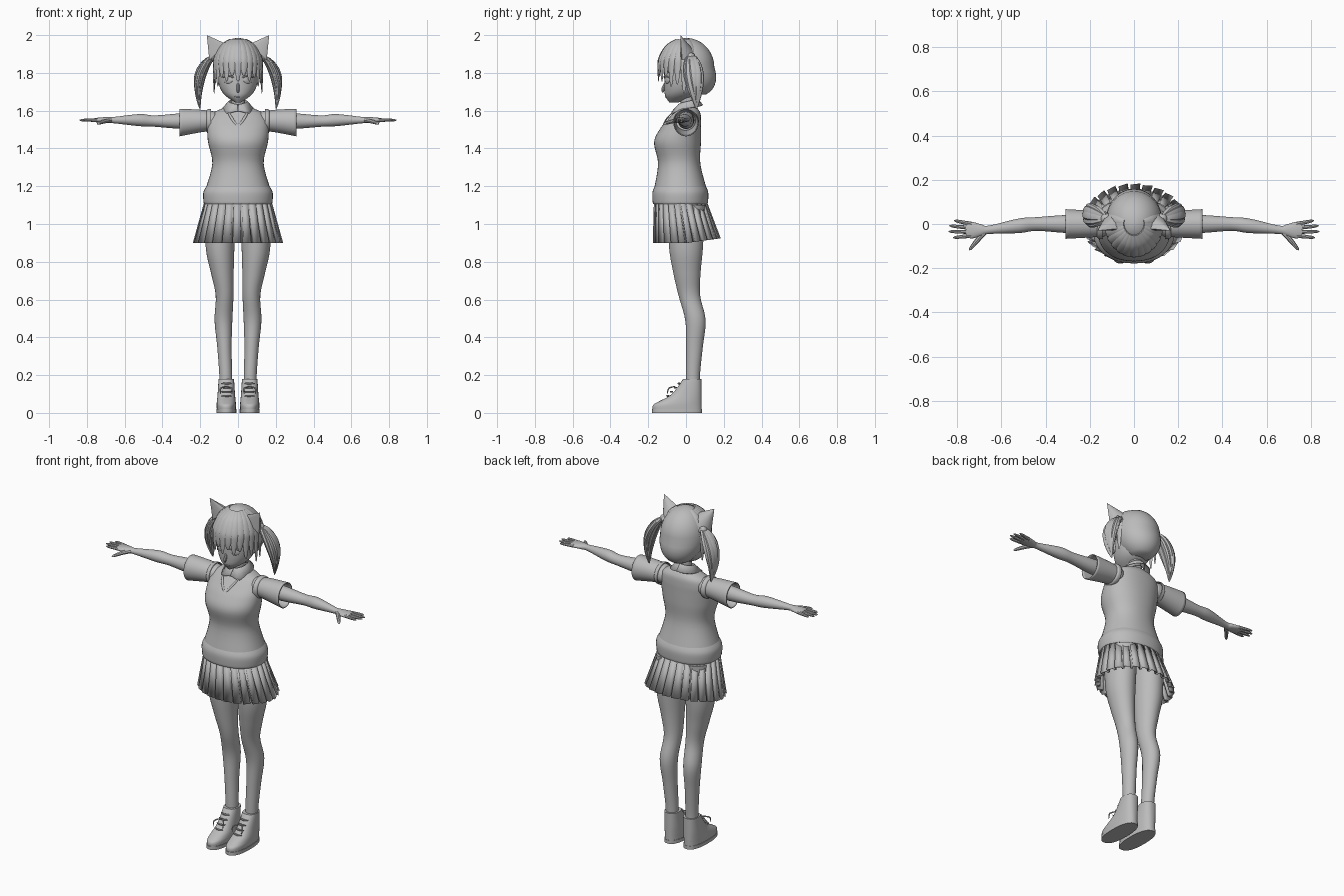
import bpy, bmesh, math
from math import sin, cos, pi, tau, sqrt, copysign
from mathutils import Vector

if "Cube" in bpy.data.objects:
    bpy.data.objects.remove(bpy.data.objects["Cube"])

GREY = (.5, .5, .5, 1)
material = bpy.data.materials.new("plain grey")
material.use_nodes = True
material.diffuse_color = GREY
material.node_tree.nodes["Principled BSDF"].inputs["Base Color"].default_value = GREY


def finish(name, bm, mirror=False, thickness=0, sharp_angle=40):
    bmesh.ops.recalc_face_normals(bm, faces=bm.faces)
    mesh = bpy.data.meshes.new(name)
    bm.to_mesh(mesh)
    bm.free()
    mesh.shade_smooth()
    mesh.set_sharp_from_angle(angle=math.radians(sharp_angle))
    mesh.materials.append(material)
    part = bpy.data.objects.new(name, mesh)
    bpy.context.collection.objects.link(part)
    if thickness:
        part.modifiers.new("Thickness", "SOLIDIFY").thickness = thickness
    if mirror:
        part.modifiers.new("Mirror", "MIRROR").use_mirror_merge = False


def refine(rows, steps):
    """Smooth Catmull-Rom interpolation between rows of numbers."""
    rows = [Vector(row) for row in rows]
    last = len(rows) - 1
    result = []
    for i in range(last):
        before, start, end, after = (rows[min(max(i + k, 0), last)] for k in (-1, 0, 1, 2))
        for step in range(steps):
            t = step / steps
            bend = (2 * before - 5 * start + 4 * end - after) * t ** 2
            twist = (3 * start - before - 3 * end + after) * t ** 3
            result.append(start + ((end - before) * t + bend + twist) / 2)
    return result + [rows[last]]


def bridge(bm, rings, caps=True):
    rings = [[bm.verts.new(point) for point in ring] for ring in rings]
    count = len(rings[0])
    for lower, upper in zip(rings, rings[1:]):
        for i in range(count):
            j = (i + 1) % count
            bm.faces.new((lower[i], lower[j], upper[j], upper[i]))
    if caps:
        bm.faces.new(rings[0])
        bm.faces.new(rings[-1])


def ring(at, wide, deep, across=0, along=0):
    """Cross-section: place on the axis, two radii, two centre offsets."""
    return at, wide, deep, across, along


def loft(name, rows, axis="z", height=0, power=2, caps=True, steps=5, **options):
    def outline(row):
        at, wide, deep, across, along = row
        for i in range(40):
            c, s = cos(tau * i / 40), sin(tau * i / 40)
            u = across + wide * copysign(abs(c) ** (2 / power), c)
            v = along + deep * copysign(abs(s) ** (2 / power), s)
            yield (u, v, at + height) if axis == "z" else (at, u, v + height)
    bm = bmesh.new()
    bridge(bm, [list(outline(row)) for row in refine(rows, steps)], caps)
    finish(name, bm, **options)


def leaf(t):
    return sin(pi * (.1 + .9 * t)) ** .6


def fingertip(t):
    return (1 - .3 * t) * sqrt(1 - t ** 6)


def strand(bm, path, radius, out=None, flat=1, shape=leaf):
    """Tapered strand along a path, squeezed towards the out direction."""
    points = refine(path, 6)
    last = len(points) - 1
    rings = []
    for i, point in enumerate(points):
        tangent = (points[min(i + 1, last)] - points[max(i - 1, 0)]).normalized()
        facing = Vector(out or (point.x, point.y, .02))
        side = tangent.cross(facing).normalized()
        facing = side.cross(tangent)
        size = max(radius * shape(min(i / last, .99)), .001)
        rings.append([point + size * (side * cos(tau * k / 8) + facing * flat * sin(tau * k / 8))
                      for k in range(8)])
    bridge(bm, rings)


# Legs
loft("legs", [ring(1.1, .08, .1, across=.09), ring(.88, .076, .09, across=.095),
              ring(.74, .06, .072, across=.083, along=.005),
              ring(.62, .047, .057, across=.071, along=.018),
              ring(.49, .047, .054, across=.077, along=.05),
              ring(.35, .038, .044, across=.072, along=.045),
              ring(.2, .034, .037, across=.065, along=.037),
              ring(.1, .034, .037, across=.065, along=.037)], mirror=True)

# Shoes: straight heel, front edge sloping back to the ankle
HEEL = .083
loft("shoes", [ring(z, width, (HEEL - front) / 2, across=.062, along=(HEEL + front) / 2)
               for z, front, width in ((.01, -.175, .05), (.04, -.175, .051), (.06, -.145, .05),
                                       (.1, -.075, .046), (.18, -.015, .041))],
     power=2.4, mirror=True)
loft("soles", [ring(z, .053, .132, across=.062, along=-.047) for z in (0, .02)],
     power=2.4, steps=1, mirror=True)
bm = bmesh.new()
up_front = (0, -1, 1)
for k in range(4):
    y, z = -.1 + .02 * k, .09 + .022 * k
    strand(bm, [(.035, y + .01, z), (.062, y, z), (.09, y + .01, z)], .005, up_front)
for sway in (-.03, .03):
    strand(bm, [(.062, -.06, .14), (.062 + sway, -.09, .13), (.062 + sway, -.1, .1)], .004, up_front)
finish("shoe_laces", bm, mirror=True)

# Pleated skirt: sawtooth outline, raised at the back hem
PLEATS = 26
bm = bmesh.new()
rings = []
for z, y, wide, deep, fold, raised in ((1.12, -.03, .175, .138, .003, 0),
                                       (.9, .004, .226, .168, .013, .025)):
    outline = []
    for i in range(PLEATS):
        for part, bulge in ((0, 1), (.78, .5), (.82, -1), (.98, -1)):
            turn = tau * (i + part) / PLEATS
            outline.append(((wide + bulge * fold) * cos(turn), y + (deep + bulge * fold) * sin(turn),
                            z + raised * max(sin(turn), 0)))
    rings.append(outline)
bridge(bm, rings, caps=False)
finish("pleated_skirt", bm, thickness=.004, sharp_angle=20)

# Knitted vest, ribbed hem and neckline
loft("vest", [ring(1.19, .17, .138, along=-.03), ring(1.32, .136, .112, along=-.036),
              ring(1.43, .158, .124, along=-.045), ring(1.5, .163, .11, along=-.03),
              ring(1.55, .157, .09, along=-.01), ring(1.59, .13, .07, along=.005),
              ring(1.62, .06, .045, along=.01)], power=2.2)
loft("vest_hem", [ring(1.105, .178, .143, along=-.03), ring(1.12, .183, .147, along=-.03),
                  ring(1.17, .183, .147, along=-.03), ring(1.21, .16, .13, along=-.03)], power=2.2)
bm = bmesh.new()
strand(bm, [(.05, -.072, 1.59), (.03, -.104, 1.555), (0, -.126, 1.515)], .007, (0, -1, .5), flat=.5)
finish("neckline_trim", bm, mirror=True)

# Shirt sleeves, armhole rims and collar
SHOULDER = 1.545
loft("sleeves", [ring(.12, .055, .05), ring(.2, .061, .06), ring(.31, .067, .073, along=-.008)],
     axis="x", height=SHOULDER, caps=False, thickness=.005, mirror=True)
loft("armhole_rims", [ring(.142, .068, .063), ring(.16, .067, .062), ring(.168, .058, .054)],
     axis="x", height=SHOULDER, caps=False, thickness=.004, mirror=True)
bm = bmesh.new()
strips = []
for i in range(25):
    t = i / 24  # from the front to the back of the neck
    rise = .035 * t
    point = .018 * max(0, 1 - abs(t - .2) * 6)
    strips.append([bm.verts.new((radius * sin(pi * t), .008 - radius * cos(pi * t), z + rise))
                   for radius, z in ((.046, 1.6), (.05, 1.632), (.082 + point, 1.597 - point))])
for here, there in zip(strips, strips[1:]):
    for k in (0, 1):
        bm.faces.new((here[k], here[k + 1], there[k + 1], there[k]))
finish("shirt_collar", bm, thickness=.004, mirror=True)

# Arms and hands
ARM = 1.55
loft("arms", [ring(.15, .044, .044), ring(.3, .041, .041, along=-.005),
              ring(.44, .031, .03, along=-.005), ring(.52, .033, .032, across=-.008),
              ring(.655, .019, .017, across=-.026), ring(.69, .026, .016, across=-.028),
              ring(.73, .037, .014, across=-.028), ring(.76, .034, .01, across=-.027)],
     axis="x", height=ARM, mirror=True)
bm = bmesh.new()
up = (0, 0, 1)
for base, tip, reach in ((-.053, -.062, .82), (-.036, -.034, .84), (-.018, -.008, .837), (0, .016, .815)):
    strand(bm, [(.735, base, ARM), (reach, tip, ARM)], .01, up, shape=fingertip)
strand(bm, [(.675, -.035, ARM), (.71, -.075, 1.543), (.745, -.118, 1.53)], .013, up, shape=fingertip)
finish("fingers", bm, mirror=True)

# Neck and head
loft("neck", [ring(1.57, .045, .042, along=.012), ring(1.62, .037, .037, along=.01),
              ring(1.7, .037, .037, along=.005)])
loft("head", [ring(1.642, .012, .022, along=-.065), ring(1.675, .062, .074, along=-.035),
              ring(1.71, .09, .097, along=-.017), ring(1.76, .106, .11, along=-.005),
              ring(1.82, .11, .115), ring(1.88, .104, .11), ring(1.94, .07, .08)], power=2.1)

# Face
ahead = (0, -1, 0)
bm = bmesh.new()
strand(bm, [(0, -.11, 1.745), (0, -.121, 1.715), (0, -.122, 1.695)], .009, ahead)
finish("nose", bm)
bm = bmesh.new()
strand(bm, [(-.017, -.106, 1.675), (0, -.109, 1.673), (.017, -.106, 1.675)], .003, ahead)
finish("mouth", bm)
bm = bmesh.new()
bmesh.ops.create_uvsphere(bm, u_segments=20, v_segments=10, radius=.02)
for vert in bm.verts:
    x, y, z = vert.co
    vert.co = (.052 + 1.2 * x, -.099 + .4 * y + .6 * x, 1.763 + z)
finish("eyes", bm, mirror=True)
bm = bmesh.new()
for z, radius in ((1.775, .005), (1.803, .003)):
    strand(bm, [(.023, -.115, z), (.05, -.11, z + .01), (.08, -.091, z)], radius, ahead)
finish("lashes_and_brows", bm, mirror=True)

# Hair cap: a dome whose lower part draws back to the nape
CROWN, DOME = 1.83, .155
rows = []
for i in range(17):
    turn = .05 + 2.7 * i / 16
    z = CROWN + DOME * cos(turn)
    rows.append(ring(z, .126 * sin(turn), .13 * sin(turn),
                     along=.02 * sin(turn) + .35 * max(CROWN - z, 0)))
loft("hair_cap", rows, steps=1)

# Fringe and side locks, combed down over the dome
bm = bmesh.new()
for i in range(15):
    turn = 1.75 * (i / 7 - 1)
    tip = 1.785 - .03 * (i % 2) - .07 * max(abs(turn) - .6, 0)
    path = []
    for z in (1.975, 1.94, 1.88, CROWN, tip):
        spread = sqrt(1 - (max(z - CROWN, 0) / DOME) ** 2)
        path.append((.127 * spread * sin(turn), -.145 * spread * cos(turn), z))
    strand(bm, path, .024, flat=.35)
finish("fringe_locks", bm)

# Twin tails: a bundle of locks arching out and down
bm = bmesh.new()
for i in range(9):
    turn = tau * i / 9
    path = []
    for k in range(7):
        t = k / 6
        spread = sin(pi * (.1 + .8 * t)) - .3
        path.append((.12 + .09 * sin(2 * t) + .026 * spread * cos(turn),
                     .025 + .03 * t + .05 * spread * sin(turn),
                     1.89 - (.25 + .015 * (i % 3)) * t ** 1.5))
    strand(bm, path, .021, flat=.6)
finish("twin_tails", bm, mirror=True)
bm = bmesh.new()
strand(bm, [(.11, .02, 1.885), (.15, .03, 1.88)], .026, up)
finish("hair_ties", bm, mirror=True)

# Cat ears: oval base on the dome narrowing to a point, flat in front
bm = bmesh.new()
tip, base, slope = Vector((.165, -.03, 2)), Vector((.107, -.02, 1.91)), Vector((.045, 0, -.043))
rings = []
for k in range(7):
    width = max(1 - (k / 6) ** 1.3, .01)
    outline = []
    for i in range(12):
        c, s = cos(tau * i / 12), sin(tau * i / 12)
        edge = base + slope * c + Vector((0, s * (.06 if s > 0 else .01), 0))
        outline.append(tip.lerp(edge, width))
    rings.append(outline)
bridge(bm, rings)
finish("cat_ears", bm, mirror=True)
